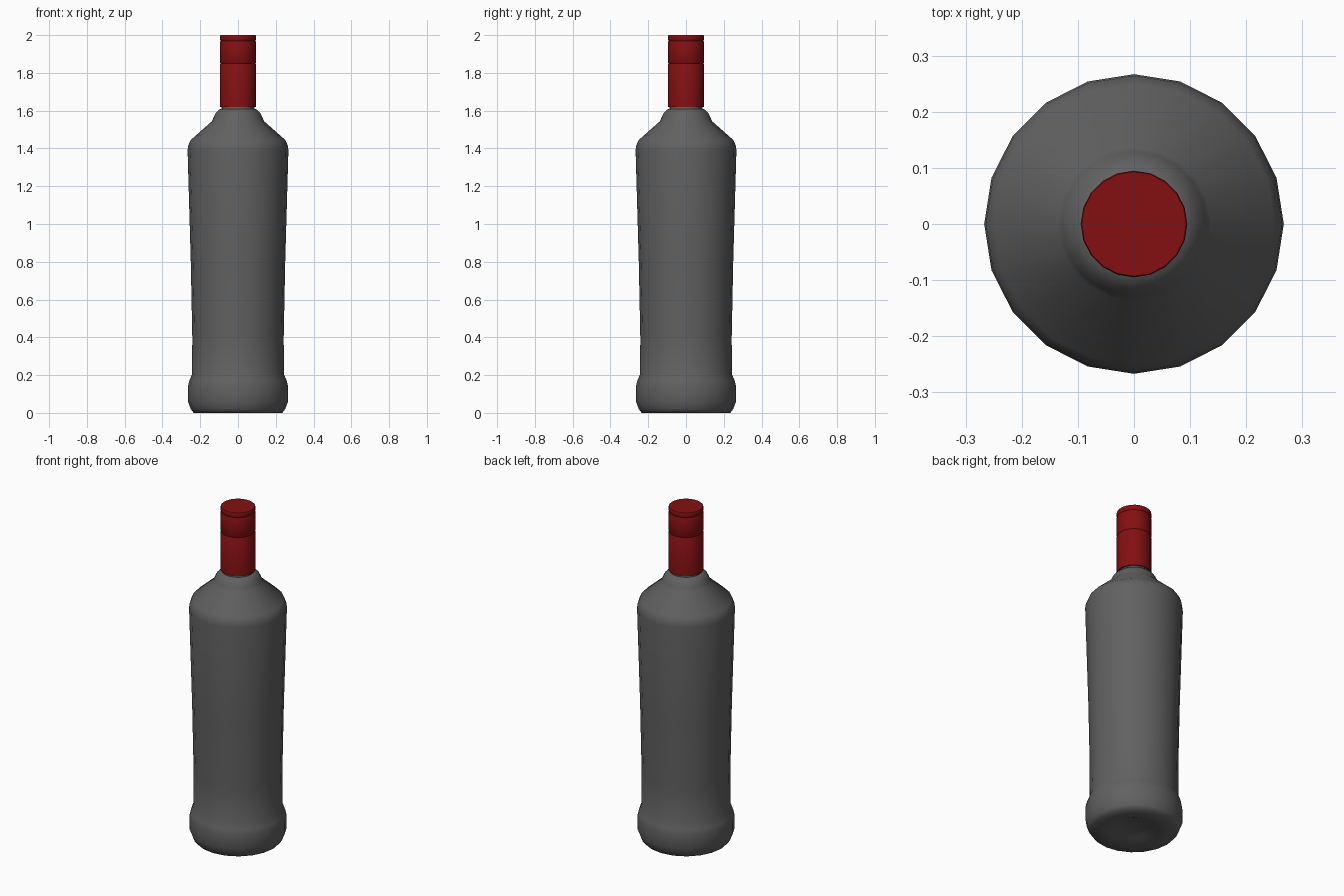
import bpy
import bmesh
import math

cube = bpy.data.objects.get("Cube")
if cube:
    bpy.data.objects.remove(cube, do_unlink=True)

SIDES = 20


def make_material(name, color):
    mat = bpy.data.materials.new(name)
    mat.use_nodes = True
    mat.diffuse_color = color
    mat.node_tree.nodes["Principled BSDF"].inputs["Base Color"].default_value = color
    return mat


def lathe(name, profile, mat, angle):
    """Revolve (radius, height) points about z; zero radius closes an end."""
    bm = bmesh.new()
    rings = []
    for r, z in profile:
        if r == 0:
            rings.append([bm.verts.new((0, 0, z))] * SIDES)
        else:
            turns = [math.tau * i / SIDES for i in range(SIDES)]
            rings.append([bm.verts.new((r * math.cos(a), r * math.sin(a), z)) for a in turns])
    for low, high in zip(rings, rings[1:]):
        for i in range(SIDES):
            j = (i + 1) % SIDES
            corners = dict.fromkeys((low[i], low[j], high[j], high[i]))
            bm.faces.new(list(corners))
    bmesh.ops.recalc_face_normals(bm, faces=bm.faces)
    mesh = bpy.data.meshes.new(name)
    bm.to_mesh(mesh)
    bm.free()
    mesh.materials.append(mat)
    obj = bpy.data.objects.new(name, mesh)
    bpy.context.collection.objects.link(obj)
    bpy.ops.object.select_all(action="DESELECT")
    obj.select_set(True)
    bpy.context.view_layer.objects.active = obj
    bpy.ops.object.shade_smooth_by_angle(angle=math.radians(angle))
    return obj


glass = make_material("dark grey glass", (0.12, 0.12, 0.12, 1))
red = make_material("red cap", (0.23, 0.005, 0.006, 1))

# Bottle: recessed base, flared foot, tapering body, shoulder, collar and neck
lathe("bottle_body", [
    (0, 0.03), (0.10, 0.02), (0.14, 0.005), (0.235, 0),
    (0.25, 0.02), (0.265, 0.06), (0.265, 0.14), (0.258, 0.17), (0.243, 0.205),
    (0.242, 0.4), (0.25, 0.8), (0.267, 1.39), (0.264, 1.415), (0.25, 1.445),
    (0.137, 1.545), (0.129, 1.565), (0.116, 1.59), (0.10, 1.605),
    (0.088, 1.61), (0.088, 1.64), (0, 1.64),
], glass, 60)

# Cap: sleeve with two fine grooves and a flat top
lathe("bottle_cap", [
    (0, 1.62), (0.095, 1.62), (0.095, 1.845), (0.092, 1.85), (0.095, 1.855),
    (0.095, 1.965), (0.092, 1.97), (0.095, 1.975), (0.095, 1.997), (0.093, 2), (0, 2),
], red, 40)
